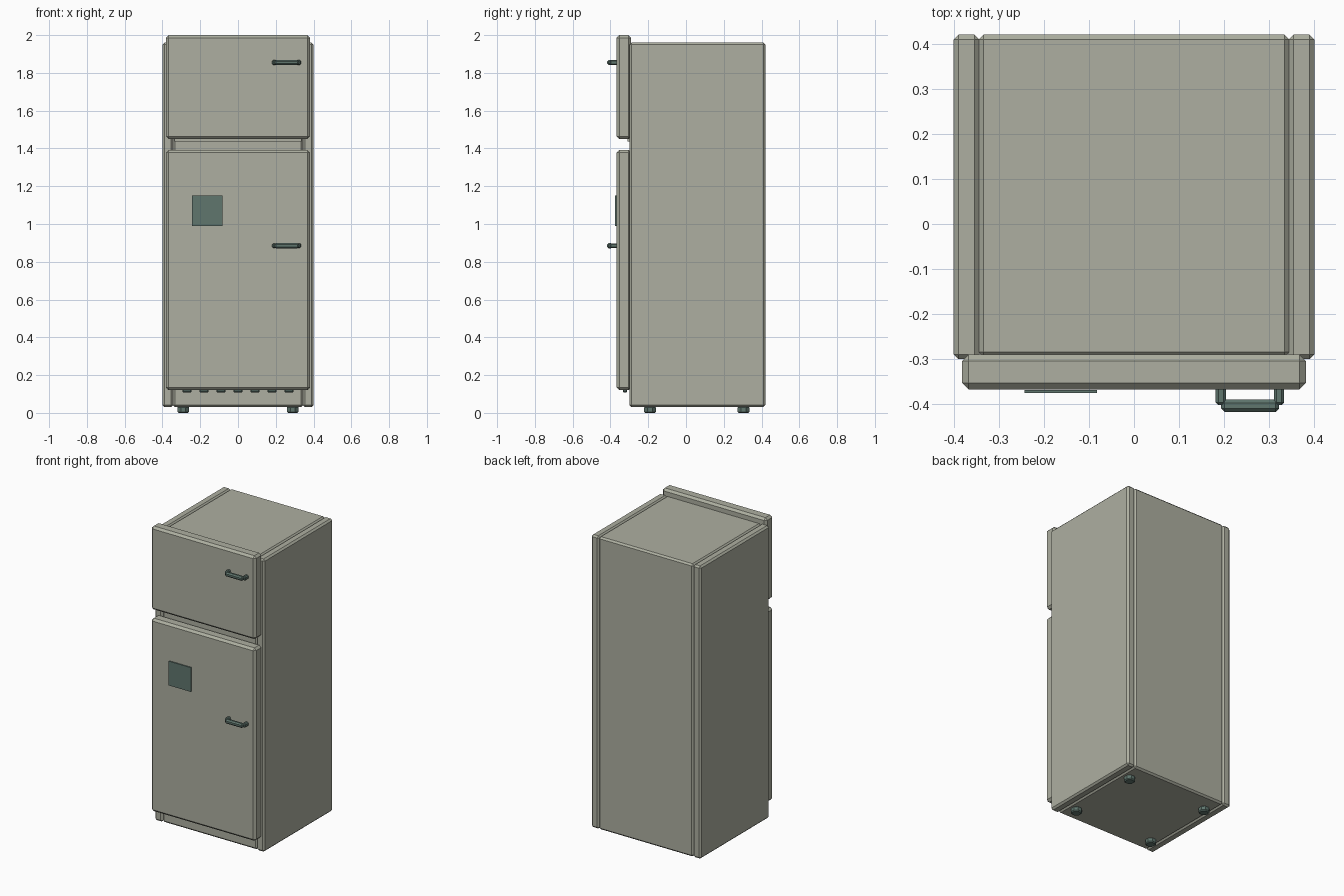
import bpy
import math

if "Cube" in bpy.data.objects:
    bpy.data.objects.remove(bpy.data.objects["Cube"])


def material(name, rgb):
    m = bpy.data.materials.new(name)
    m.diffuse_color = (*rgb, 1)
    m.use_nodes = True
    m.node_tree.nodes["Principled BSDF"].inputs["Base Color"].default_value = m.diffuse_color
    return m


BODY = material("warm_grey", (0.42, 0.43, 0.355))
TEAL = material("dark_teal", (0.115, 0.18, 0.155))


def finish(ob, name, mat, bevel):
    ob.name = name
    ob.data.materials.append(mat)
    if bevel:
        mod = ob.modifiers.new("chamfer", 'BEVEL')
        mod.width = bevel
        mod.segments = 1
        mod.limit_method = 'ANGLE'
        mod.angle_limit = math.radians(50)
    return ob


def box(name, x, y, z, mat=BODY, bevel=0.0):
    """Box from (min, max) ranges on each axis."""
    bpy.ops.mesh.primitive_cube_add(size=1)
    ob = bpy.context.object
    for v in ob.data.vertices:
        v.co = [r[0] if c < 0 else r[1] for c, r in zip(v.co, (x, y, z))]
    return finish(ob, name, mat, bevel)


# Cabinet: core with a separate panel on each side
box("cabinet_core", (-0.345, 0.345), (-0.295, 0.42), (0.03, 1.96), bevel=0.011)
for side, s in (("left", -1), ("right", 1)):
    box(f"{side}_side_panel", sorted((s * 0.343, s * 0.40)), (-0.30, 0.42),
        (0.03, 1.96), bevel=0.011)

# Doors
box("freezer_door", (-0.381, 0.381), (-0.367, -0.29), (1.45, 2.0), bevel=0.014)
box("fridge_door", (-0.381, 0.381), (-0.367, -0.29), (0.12, 1.392), bevel=0.014)

# Seal lip showing under the freezer door
box("freezer_seal", (-0.335, 0.335), (-0.31, -0.29), (1.436, 1.47))

# Vent tabs under the fridge door
for i in range(7):
    cx = -0.27 + 0.09 * i
    box(f"vent_tab_{i + 1}", (cx - 0.023, cx + 0.023), (-0.333, -0.313),
        (0.108, 0.128), TEAL, 0.004)

# Handles: two posts and a grip bar each
for door, z in (("freezer", 1.855), ("fridge", 0.885)):
    for n, x in (("inner", (0.181, 0.204)), ("outer", (0.31, 0.333))):
        box(f"{door}_handle_{n}_post", x, (-0.402, -0.36),
            (z - 0.013, z + 0.013), TEAL, 0.006)
    box(f"{door}_handle_grip", (0.193, 0.322), (-0.417, -0.389),
        (z - 0.014, z + 0.014), TEAL, 0.008)

# Note stuck on the fridge door
box("door_note", (-0.243, -0.082), (-0.375, -0.368), (0.99, 1.15), TEAL)

# Feet
for x in (-0.29, 0.29):
    for y in (-0.19, 0.305):
        bpy.ops.mesh.primitive_cylinder_add(vertices=8, radius=0.034, depth=0.034,
                                            location=(x, y, 0.017),
                                            rotation=(0, 0, math.pi / 8))
        finish(bpy.context.object, "foot", TEAL, 0.006)
